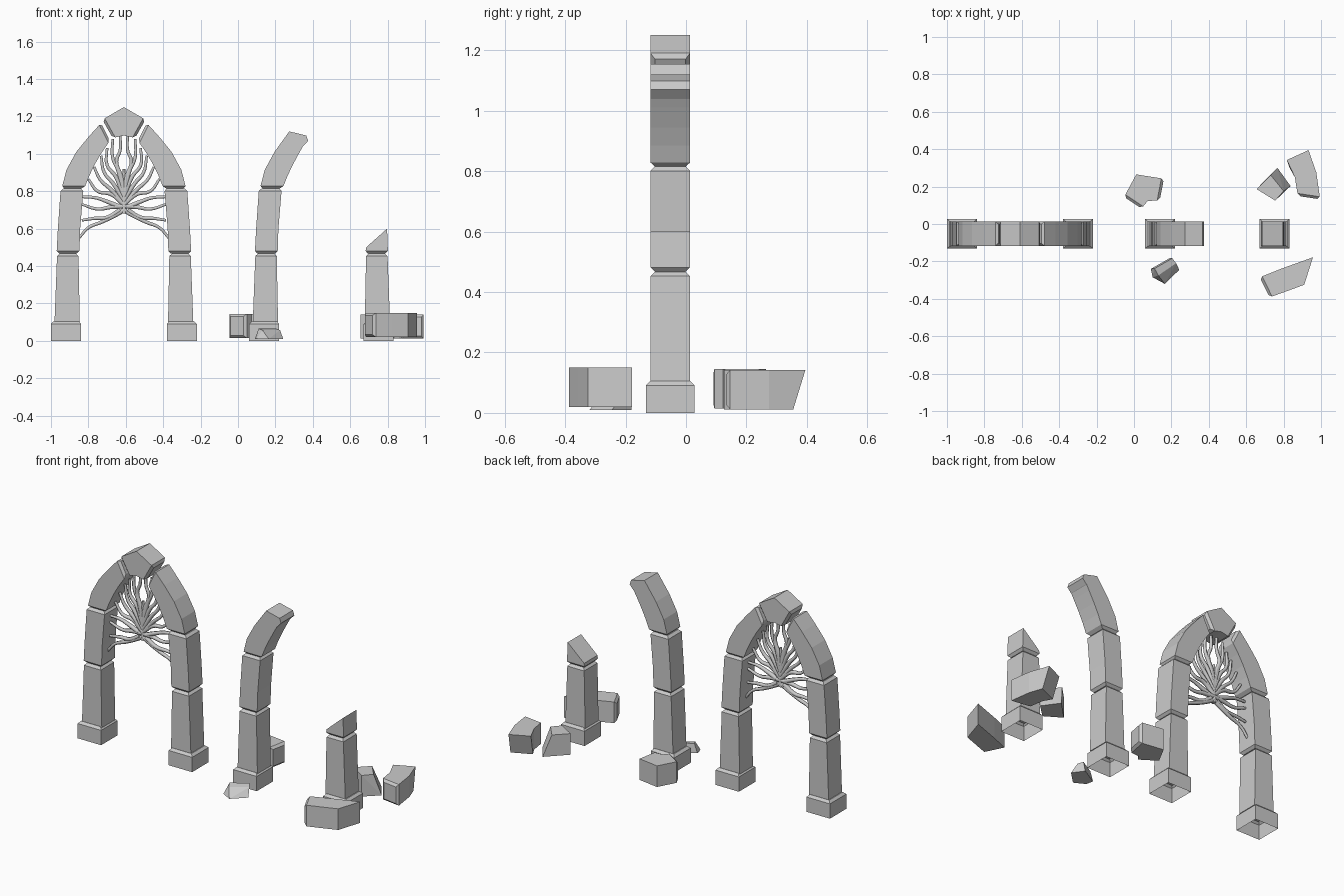
import bpy, bmesh
from mathutils import Vector

if "Cube" in bpy.data.objects:
    bpy.data.objects.remove(bpy.data.objects["Cube"])

Y0, Y1 = -0.117, 0.013      # depth range of the standing stones
C = 0.014                   # chamfer size


def finish(name, bm):
    bmesh.ops.recalc_face_normals(bm, faces=bm.faces)
    me = bpy.data.meshes.new(name)
    bm.to_mesh(me)
    bm.free()
    ob = bpy.data.objects.new(name, me)
    bpy.context.collection.objects.link(ob)
    return ob


def block(name, stations, lo=Y0, hi=Y1, start=False, end=False, upright=True,
          cap_start=True, slant=None):
    """Four-sided stone lofted through (outer, inner) point pairs, ends optionally chamfered."""
    st = [(Vector(o), Vector(i), 0) for o, i in stations]

    def chamfer(e, n):
        full = tuple(e[k] + (n[k] - e[k]).normalized() * C for k in (0, 1))
        d = (e[1] - e[0]).normalized() * C
        return (e[0] + d, e[1] - d, C), (full[0], full[1], 0)
    if start:
        st[0:1] = chamfer(st[0], st[1])
    if end:
        st[-1:] = reversed(chamfer(st[-1], st[-2]))
    bm = bmesh.new()
    rings = []
    for n, (o, i, c) in enumerate(st):
        ring = []
        for p, d in ((o, lo + c), (i, lo + c), (i, hi - c), (o, hi - c)):
            if slant and n == len(st) - 1 and d == lo:
                p = p + Vector(slant)
            ring.append(bm.verts.new((p.x, d, p.y) if upright else (p.x, p.y, d)))
        rings.append(ring)
    for a, b in zip(rings, rings[1:]):
        for k in range(4):
            bm.faces.new((a[k], a[(k + 1) % 4], b[(k + 1) % 4], b[k]))
    if cap_start:
        bm.faces.new(rings[0])
    bm.faces.new(rings[-1])
    return finish(name, bm)


def hull(name, pts):
    bm = bmesh.new()
    for p in pts:
        bm.verts.new(p)
    bmesh.ops.convex_hull(bm, input=bm.verts)
    bmesh.ops.dissolve_limit(bm, angle_limit=0.05, verts=bm.verts, edges=bm.edges)
    return finish(name, bm)


# Leg profiles: (outer, inner) points measured outward from the arch centre
BASE = [((.39, 0), (.23, 0)), ((.39, .105), (.23, .105))]
LOWER = [((.371, .10), (.236, .10)), ((.357, .467), (.243, .467))]
MIDDLE = [((.36, .467), (.238, .467)), ((.353, .60), (.234, .60)), ((.338, .815), (.216, .815))]
UPPER = [((.333, .815), (.212, .815)), ((.307, .915), (.184, .885)), ((.255, 1.01), (.155, .945)),
         ((.19, 1.09), (.12, 1.005)), ((.122, 1.165), (.075, 1.07))]
BROKEN_UPPER = UPPER[:3] + [((.176, 1.12), (.12, 1.01)), ((.085, 1.098), (.103, 1.04)),
                            ((.075, 1.07), (.10, 1.042))]
BROKEN_MIDDLE = [MIDDLE[0], ((.355, .60), (.243, .50))]


def place(profile, cx, side):
    return [tuple((cx + side * x, z) for x, z in pair) for pair in profile]


def leg(name, cx, side, middle=MIDDLE, upper=None, upper_end=True):
    block(name + "_base", place(BASE, cx, side), -.132, .028, end=True, cap_start=False)
    block(name + "_lower_stone", place(LOWER, cx, side), end=True)
    block(name + "_middle_stone", place(middle, cx, side), start=True, end=middle is MIDDLE)
    if upper:
        block(name + "_upper_stone", place(upper, cx, side), start=True, end=upper_end)


# Complete arch, tall broken pillar and short broken pillar
AX = -.61
leg("arch_left", AX, -1, upper=UPPER)
leg("arch_right", AX, 1, upper=UPPER)
block("keystone", [((AX - .115, 1.183), (AX - .06, 1.085)), ((AX, 1.25), (AX, 1.098)),
                   ((AX + .115, 1.183), (AX + .06, 1.085))], start=True, end=True)
leg("tall_pillar", .45, -1, upper=BROKEN_UPPER, upper_end=False)
leg("short_pillar", .442, 1, middle=BROKEN_MIDDLE)

# Tracery branches: half-tree in arch space, mirrored, tapering outward
BRANCHES = [
    [(0, .70), (.04, .675), (.12, .635), (.19, .605), (.24, .55)],
    [(.02, .70), (.09, .66), (.16, .655), (.225, .645)],
    [(0, .72), (.07, .715), (.14, .705), (.225, .73)],
    [(.03, .72), (.09, .745), (.15, .765), (.225, .77)],
    [(0, .73), (.07, .785), (.14, .80), (.19, .865)],
    [(.01, .74), (.07, .81), (.125, .86), (.16, .93)],
    [(0, .75), (.06, .845), (.105, .90), (.122, .99)],
    [(0, .77), (.045, .88), (.09, .94), (.09, 1.03)],
    [(0, .77), (.03, .91), (.06, .98), (.06, 1.08)],
    [(0, .76), (.012, .87), (.04, .96), (.02, 1.02), (.02, 1.10)],
]
cu = bpy.data.curves.new("branch_tracery", 'CURVE')
cu.dimensions = '3D'
cu.bevel_depth = .013
cu.bevel_resolution = 1
cu.resolution_u = 5
cu.use_fill_caps = True


def branch(pts, side):
    sp = cu.splines.new('BEZIER')
    sp.bezier_points.add(len(pts) - 1)
    for n, (bp, (x, z)) in enumerate(zip(sp.bezier_points, pts)):
        bp.co = (AX + side * x, 0, z)
        bp.handle_left_type = bp.handle_right_type = 'AUTO'
        bp.radius = 1.1 - .5 * n / (len(pts) - 1)


for side in (-1, 1):
    for pts in BRANCHES:
        branch(pts, side)
branch([(0, .68), (0, .78), (0, .92)], 1)
tracery = bpy.data.objects.new("branch_tracery", cu)
tracery.location.y = (Y0 + Y1) / 2
bpy.context.collection.objects.link(tracery)

# Fallen stones lying on their sides
block("fallen_keystone", [((-.053, .145), (.04, .083)), ((.012, .265), (.072, .122)),
                          ((.16, .242), (.138, .128))], .015, .145, True, True, False)
block("fallen_front_stone", [((.725, -.392), (.672, -.285)), ((.82, -.358), (.79, -.238)),
                             ((.91, -.325), (.957, -.178))], .02, .15, True, False, False)
block("fallen_back_stone", [((.995, .132), (.876, .15)), ((.975, .275), (.86, .25)),
                            ((.933, .395), (.817, .342))], .012, .142, True, False, False,
      slant=(.014, -.04))

# Broken fragments
hull("fallen_split_stone", [
    (.655, .187, .142), (.73, .262, .142), (.80, .176, .142), (.755, .125, .142),
    (.655, .187, .012), (.767, .30, .012), (.837, .203, .012), (.755, .125, .012)])
hull("small_fragment", [
    (.09, -.24, .01), (.195, -.18, .01), (.242, -.245, .01), (.165, -.32, .01), (.10, -.285, .01),
    (.11, -.238, .065), (.205, -.183, .065), (.225, -.21, .058), (.13, -.275, .058)])
